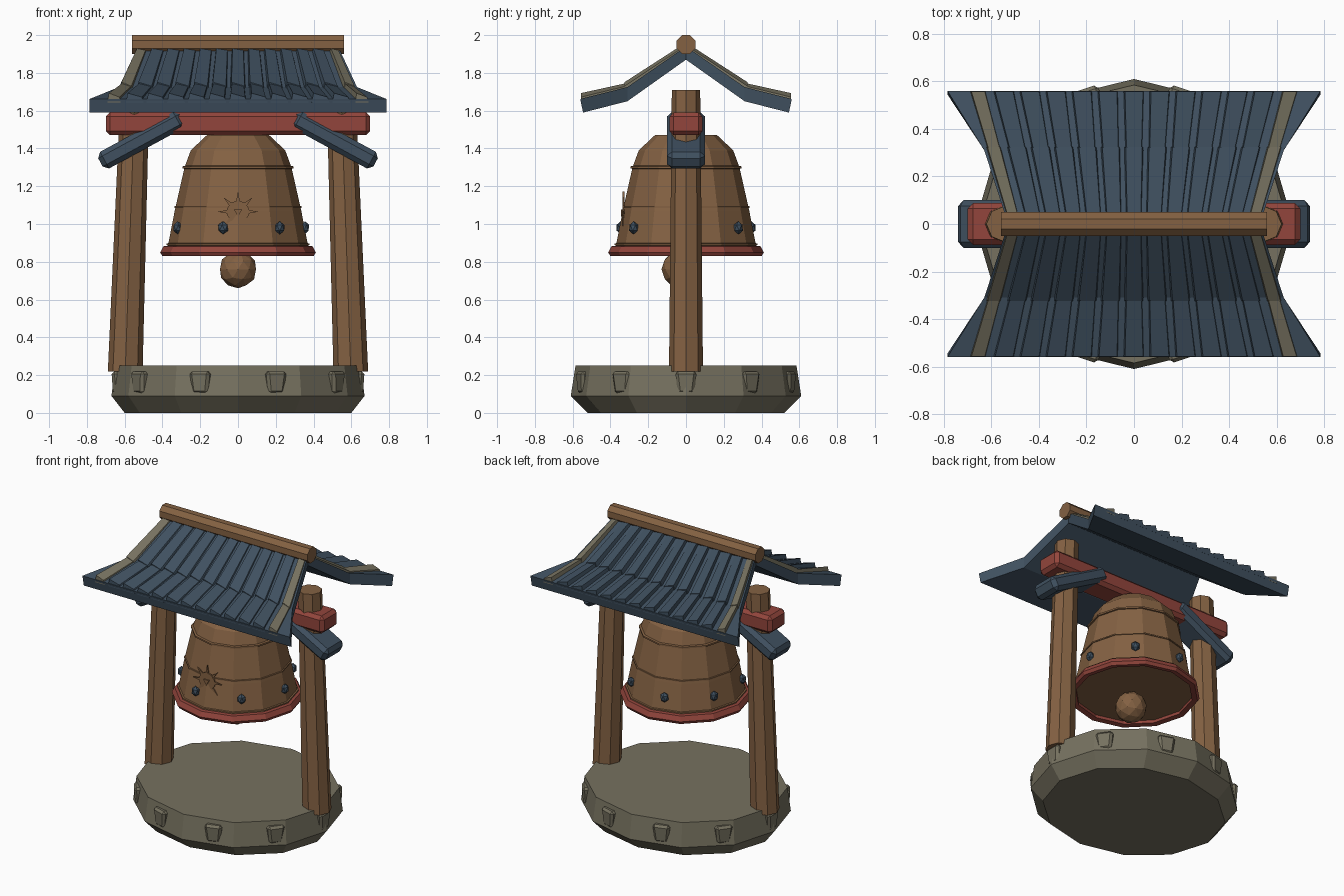
import bpy
import bmesh
from math import sin, cos, pi, tau, radians

if "Cube" in bpy.data.objects:
    bpy.data.objects.remove(bpy.data.objects["Cube"])


def material(name, rgb):
    m = bpy.data.materials.new(name)
    m.use_nodes = True
    m.diffuse_color = (*rgb, 1)
    bsdf = next(n for n in m.node_tree.nodes if n.type == 'BSDF_PRINCIPLED')
    bsdf.inputs["Base Color"].default_value = (*rgb, 1)
    return m


WOOD = material("brown_wood", (0.23, 0.12, 0.055))
BLUE = material("slate_blue", (0.05, 0.08, 0.115))
RED = material("faded_red", (0.29, 0.06, 0.045))
STONE = material("olive_stone", (0.18, 0.165, 0.115))


def finish(name, bm, mat):
    bmesh.ops.recalc_face_normals(bm, faces=bm.faces)
    me = bpy.data.meshes.new(name)
    bm.to_mesh(me)
    bm.free()
    me.materials.append(mat)
    ob = bpy.data.objects.new(name, me)
    bpy.context.collection.objects.link(ob)
    return ob


def loft(name, rings, mat, closed=False):
    """Skin a list of equal-length point rings; cap the ends unless closed."""
    bm = bmesh.new()
    vs = [[bm.verts.new(p) for p in r] for r in rings]
    n = len(vs[0])
    pairs = list(zip(vs, vs[1:])) + ([(vs[-1], vs[0])] if closed else [])
    for a, b in pairs:
        for i in range(n):
            j = (i + 1) % n
            bm.faces.new((a[i], a[j], b[j], b[i]))
    if not closed:
        bm.faces.new(vs[0])
        bm.faces.new(vs[-1])
    return finish(name, bm, mat)


def ring(n, rx, ry, z, x=0.0):
    return [(x + rx * cos(tau * i / n), ry * sin(tau * i / n), z) for i in range(n)]


def block(name, loc, size, mat, bevel, rot=(0, 0, 0), taper=1.0):
    bm = bmesh.new()
    bmesh.ops.create_cube(bm, size=1)
    for v in bm.verts:
        k = taper if v.co.z < 0 else 1
        v.co = (v.co.x * size[0] * k, v.co.y * size[1] * k, v.co.z * size[2])
    bmesh.ops.bevel(bm, geom=bm.edges[:], offset=bevel, segments=1, affect='EDGES')
    ob = finish(name, bm, mat)
    ob.location, ob.rotation_euler = loc, rot
    return ob


def ball(name, loc, r, mat, sub, scale=(1, 1, 1), turn=0):
    bm = bmesh.new()
    bmesh.ops.create_icosphere(bm, subdivisions=sub, radius=r)
    ob = finish(name, bm, mat)
    ob.location, ob.scale, ob.rotation_euler = loc, scale, (0, 0, turn)
    return ob


# Stone base with rim stones
loft("stone_base", [ring(12, 0.60, 0.52, 0), ring(12, 0.67, 0.61, 0.09),
                    ring(12, 0.65, 0.585, 0.25)], STONE)
for i in range(10):
    a = tau * i / 10
    block("rim_stone", (0.635 * cos(a), 0.565 * sin(a), 0.16), (0.07, 0.115, 0.12),
          STONE, 0.015, (0, 0, a), 0.75)

# Posts and braces, mirrored left and right
for side, s in (("left", 1), ("right", -1)):
    loft(side + "_post", [ring(8, 0.092, 0.09, 0.22, s * 0.597),
                          ring(8, 0.076, 0.075, 1.71, s * 0.545)], WOOD)
    block(side + "_brace", (s * 0.513, 0, 1.443), (0.49, 0.2, 0.1), BLUE, 0.025,
          (0, s * radians(28.5), 0))

# Cross beam
block("cross_beam", (0, 0, 1.53), (1.40, 0.175, 0.12), RED, 0.022)

# Bell body, rim, bands and clapper
SIDES = 12
loft("bell_body", [ring(SIDES, r, r, z) for r, z in
                   ((0.37, 0.855), (0.37, 0.89), (0.335, 1.07), (0.283, 1.30),
                    (0.25, 1.39), (0.165, 1.47))], WOOD)
loft("bell_rim", [ring(SIDES, r, r, z) for r, z in
                  ((0.365, 0.835), (0.40, 0.83), (0.412, 0.85), (0.395, 0.882),
                   (0.365, 0.885))], RED, closed=True)
for r, z, t in ((0.282, 1.30, 0.011), (0.328, 1.09, 0.008), (0.37, 0.892, 0.008)):
    loft("bell_band", [ring(SIDES, r + dr, r + dr, z + dz) for dr, dz in
                       ((-t, -t), (t, -t / 2), (t, t / 2), (-t, t))], WOOD, closed=True)
ball("clapper", (0, -0.03, 0.76), 0.1, WOOD, 2)

# Studs around the bell
for i in range(7):
    a = tau * i / 7
    ball("bell_stud", (0.355 * cos(a), 0.355 * sin(a), 0.98), 0.033, BLUE, 1,
         (0.75, 0.9, 1.05), a)

# Sun ornament: hub plate, triangle and thin rays
Y = -0.333


def plate(name, pts, y, depth=0.009):
    loft(name, [[(x, y + d, z) for x, z in pts] for d in (0, depth)], WOOD)


def on_circle(r, a, zc=1.065):
    return (r * sin(a), zc + r * cos(a))


plate("sun_hub", [on_circle(0.06, tau * i / 10) for i in range(10)], Y - 0.004)
plate("sun_triangle", [on_circle(0.025, pi + tau * i / 3) for i in range(3)], Y - 0.012)
for i in range(8):
    a = tau * i / 8
    plate("sun_ray", [on_circle(0.05, a - 0.22), on_circle(0.108, a),
                      on_circle(0.05, a + 0.22)], Y - 0.002)


# Roof slab, flared and bent at mid slope
def slab(y, hw, top, bottom, inset=0.0):
    yb = y - inset if y > 0 else y + inset
    return [(-hw, y, top), (hw, y, top), (hw, yb, bottom), (-hw, yb, bottom)]


BEND, EAVE = 0.31, 0.56
loft("roof_slab", [slab(-EAVE, 0.785, 1.662, 1.59, 0.015), slab(-BEND, 0.63, 1.725, 1.65),
                   slab(0, 0.53, 1.94, 1.87),
                   slab(BEND, 0.63, 1.725, 1.65), slab(EAVE, 0.785, 1.662, 1.59, 0.015)], BLUE)


# Roof tile strips: an upper and a lower course on each slope
def roof_z(y):
    if y < BEND:
        return 1.94 - 0.215 * y / BEND
    return 1.725 - 0.063 * (y - BEND) / (EAVE - BEND)


def tile_end(t, y, s, half, lift):
    x = t * (0.50 + 0.28 * y)
    w = half * (1 + 0.4 * y)
    z = roof_z(y)
    return [(x - w, s * y, z - 0.02), (x + w, s * y, z - 0.02),
            (x + w * 0.8, s * y, z + lift * 0.3), (x - w * 0.8, s * y, z + lift)]


for s in (1, -1):
    for i in range(13):
        edge = i in (0, 12)
        mat, half = (STONE, 0.026) if edge else (BLUE, 0.035)
        for y0, y1 in ((0.02, 0.325), (BEND, 0.557)):
            loft("edge_tile" if edge else "roof_tile",
                 [tile_end(i / 6 - 1, y0, s, half, 0.022),
                  tile_end(i / 6 - 1, y1, s, half * 1.1, 0.03)], mat)

# Ridge log
loft("ridge_log", [[(x, 0.054 * cos(tau * (i + 0.5) / 8), 1.95 + 0.054 * sin(tau * (i + 0.5) / 8))
                    for i in range(8)] for x in (-0.56, 0.56)], WOOD)
